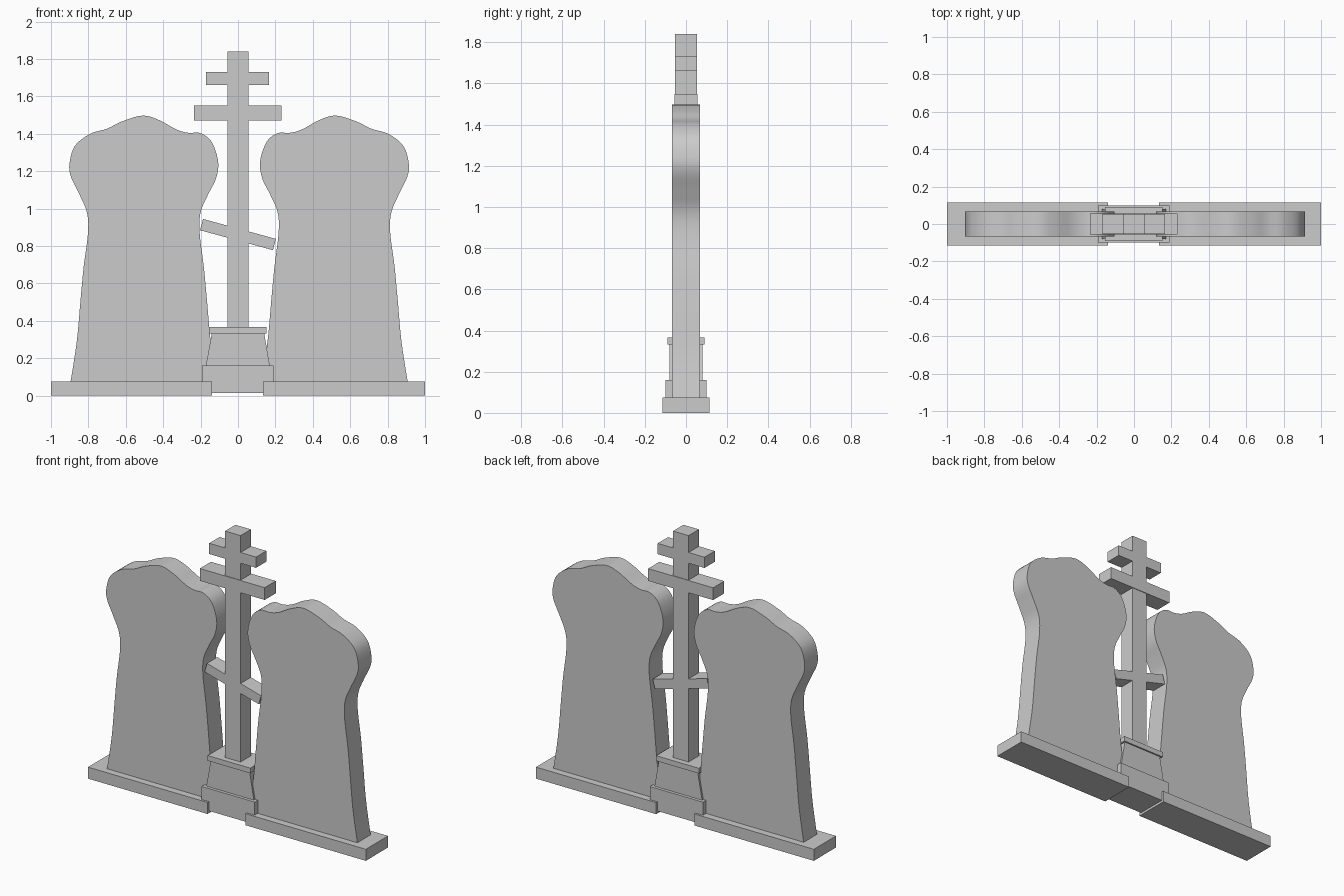
import bpy, bmesh
from math import radians
from mathutils import Vector

if "Cube" in bpy.data.objects:
    bpy.data.objects.remove(bpy.data.objects["Cube"])


def prism(name, pts, half_depth, smooth=False):
    """Extrude an x-z outline symmetrically along y."""
    bm = bmesh.new()
    face = bm.faces.new([bm.verts.new((x, -half_depth, z)) for x, z in pts])
    ext = bmesh.ops.extrude_face_region(bm, geom=[face])
    moved = [v for v in ext["geom"] if isinstance(v, bmesh.types.BMVert)]
    bmesh.ops.translate(bm, verts=moved, vec=(0, 2 * half_depth, 0))
    bmesh.ops.recalc_face_normals(bm, faces=bm.faces)
    mesh = bpy.data.meshes.new(name)
    bm.to_mesh(mesh)
    bm.free()
    obj = bpy.data.objects.new(name, mesh)
    bpy.context.collection.objects.link(obj)
    if smooth:
        bpy.ops.object.select_all(action='DESELECT')
        obj.select_set(True)
        bpy.context.view_layer.objects.active = obj
        bpy.ops.object.shade_smooth_by_angle(angle=radians(30))
    return obj


def box(name, x0, x1, z0, z1, half_depth):
    return prism(name, [(x0, z0), (x1, z0), (x1, z1), (x0, z1)], half_depth)


def spline(pts, steps=5):
    """Catmull-Rom curve through an open list of points."""
    p = [Vector(q) for q in pts]
    p = [p[0]] + p + [p[-1]]
    out = []
    for a, b, c, d in zip(p, p[1:], p[2:], p[3:]):
        for i in range(steps):
            t = i / steps
            out.append(0.5 * (2 * b + (c - a) * t + (2 * a - 5 * b + 4 * c - d) * t * t
                              + (3 * b - a - 3 * c + d) * t ** 3))
    return [tuple(v) for v in out + [p[-1]]]


# Curved headstone outline (left stone), outer foot over the crown to inner foot
outline = spline([
    (-.895, .075), (-.862, .29), (-.842, .51), (-.825, .69), (-.802, .87),
    (-.808, .98), (-.85, 1.08), (-.893, 1.17), (-.901, 1.24), (-.872, 1.335),
    (-.79, 1.4), (-.70, 1.427), (-.62, 1.466), (-.51, 1.497), (-.42, 1.472),
    (-.33, 1.423), (-.265, 1.405), (-.2, 1.403), (-.14, 1.355), (-.106, 1.25),
    (-.118, 1.16), (-.16, 1.075), (-.2, .98), (-.205, .87), (-.183, .69),
    (-.166, .51), (-.146, .29), (-.113, .075)])
prism("left_headstone", outline, .068, True)
prism("right_headstone", [(.012 - x, z) for x, z in outline], .068, True)

# Plinths under the stones
box("left_plinth", -1, -.14, 0, .075, .114)
box("right_plinth", .135, 1, 0, .075, .114)

# Cross pedestal
box("pedestal_block", -.192, .19, .015, .16, .1)
prism("pedestal_taper", [(-.172, .16), (.17, .16), (.14, .333), (-.14, .333)], .08)
box("pedestal_cap", -.155, .152, .333, .367, .09)

# Cross
box("cross_post", -.056, .056, .367, 1.84, .053)
box("cross_top_bar", -.17, .167, 1.66, 1.73, .053)
box("cross_main_bar", -.235, .232, 1.47, 1.55, .057)
foot_bar = box("cross_slanted_bar", -.202, .202, -.031, .031, .053)
foot_bar.location = (0, 0, .861)
foot_bar.rotation_euler = (0, radians(15.3), 0)
